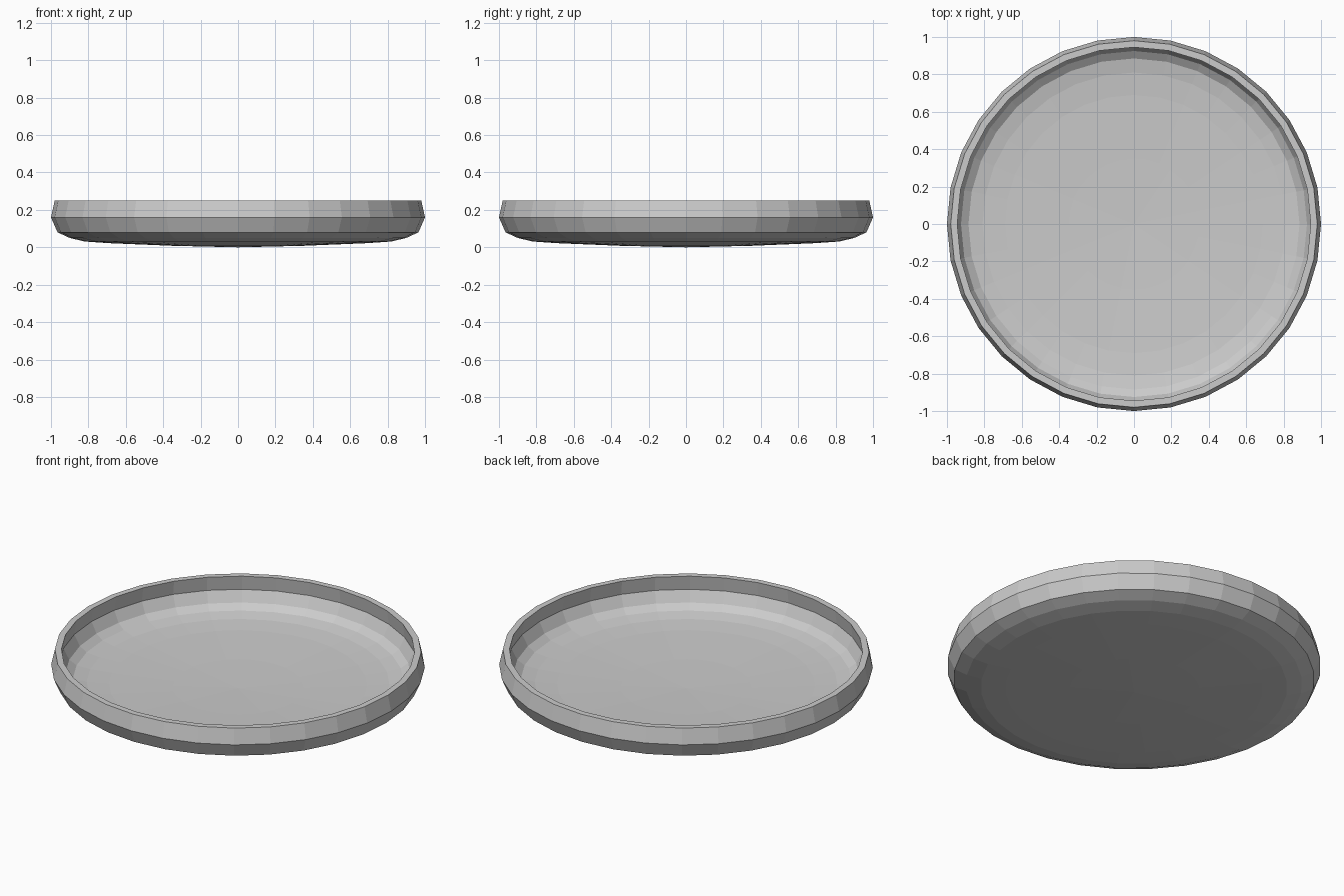
import bpy, bmesh, math
from mathutils import Vector

if "Cube" in bpy.data.objects:
    bpy.data.objects.remove(bpy.data.objects["Cube"])

SIDES = 32
# dish cross-section (radius, z): underside centre -> rim -> inside centre
PROFILE = [(0, 0), (0.35, 0.008), (0.69, 0.022), (0.82, 0.031), (0.90, 0.05),
           (0.965, 0.08), (1.0, 0.16), (0.98, 0.25), (0.945, 0.25), (0.957, 0.167),
           (0.925, 0.104), (0.885, 0.075), (0.81, 0.06), (0.69, 0.05), (0.35, 0.037), (0, 0.03)]

# crack junctions on the floor
INNER = {
    'B': (-.35, .81), 'C': (-.39, .72), 'D': (-.67, .55), 'E': (-.23, .42), 'F': (-.58, .35),
    'G': (-.145, .41), 'H': (-.63, .10), 'J': (-.17, -.10), 'K': (-.175, -.165), 'L': (-.003, .002),
    'M': (.16, .555), 'N': (.11, .57), 'O': (.06, .64), 'Q': (.37, .535), 'S': (.31, .06),
    'T': (.45, -.19), 'U': (.535, -.19), 'V': (.63, -.165), 'Z': (.34, -.285), 'a': (.095, -.315),
    'b': (-.03, -.30), 'c': (-.375, -.365), 'd': (-.055, -.545), 'e': (.215, -.73), 'f': (.36, -.88),
    'g': (-.48, -.71), 'h': (-.73, -.22), 'i': (-.74, -.33), 'j': (-.755, -.16)}
# where cracks leave through the rim
RIM = {
    '0': (-.007, 1.0), '1': (-.37, .93), '2': (-.76, .63), '3': (-.96, .19), '4': (-.97, -.19),
    '5': (-.87, -.49), '6': (-.52, -.85), '7': (-.1, -.99), '8': (.37, -.93), '9': (.66, -.75),
    'x': (.89, -.41), 'w': (.95, .27), 'r': (.72, .68)}
POINTS = {**INNER, **RIM}
# shards: convex outlines, counter-clockwise
CELLS = ['01BO', '12DCB', 'CDFE', 'BCEGNO', '23HFD', 'FHJGE', 'GJLMN', 'LSQM',
         '0ONMQr', 'QSTUVwr', 'Vxw', 'U9xV', 'TZf89U', 'Zaef', 'abde', 'd78fe',
         'dg67', 'Kcgdb', 'JKbaZTSL', 'HjhcKJ', 'H34j', 'j45ih', 'i56g', 'chig']


def dish():
    bm = bmesh.new()
    rings = []
    for r, z in PROFILE:
        n = SIDES if r else 1
        rings.append([bm.verts.new((r * math.cos(math.tau * k / SIDES),
                                    r * math.sin(math.tau * k / SIDES), z)) for k in range(n)])
    for lo, hi in zip(rings, rings[1:]):
        for k in range(SIDES):
            m = (k + 1) % SIDES
            quad = [lo[k % len(lo)], lo[m % len(lo)], hi[m % len(hi)], hi[k % len(hi)]]
            bm.faces.new(list(dict.fromkeys(quad)))
    bmesh.ops.recalc_face_normals(bm, faces=bm.faces)
    return bm


def shard(cell, index):
    bm = dish()
    for p, q in zip(cell, cell[1:] + cell[0]):
        if p in RIM and q in RIM:
            continue
        a, b = Vector((*POINTS[p], 0)), Vector((*POINTS[q], 0))
        d = b - a
        bmesh.ops.bisect_plane(bm, geom=bm.verts[:] + bm.edges[:] + bm.faces[:], dist=1e-5,
                               plane_co=a, plane_no=(d.y, -d.x, 0), clear_outer=True)
        # close the broken side
        bmesh.ops.holes_fill(bm, edges=[e for e in bm.edges if e.is_boundary], sides=0)
    bmesh.ops.recalc_face_normals(bm, faces=bm.faces)
    me = bpy.data.meshes.new(f"dish_shard_{index:02d}")
    bm.to_mesh(me)
    bm.free()
    bpy.context.collection.objects.link(bpy.data.objects.new(me.name, me))


for i, c in enumerate(CELLS, 1):
    shard(c, i)
